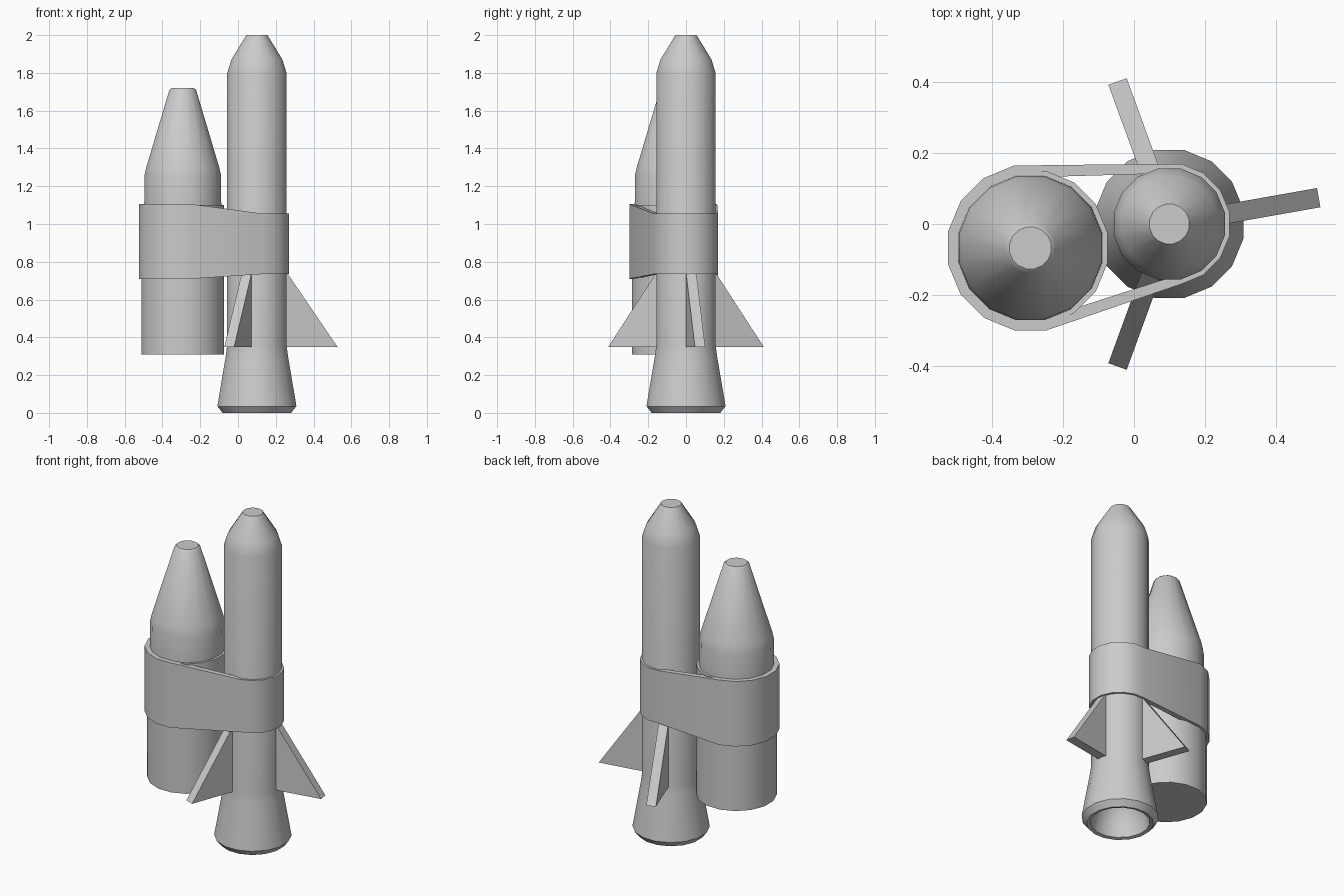
import bpy, bmesh, math
from mathutils import Vector

cube = bpy.data.objects.get("Cube")
if cube:
    bpy.data.objects.remove(cube, do_unlink=True)

SIDES = 16
ROCKET = Vector((0.10, 0.0))
TANK = Vector((-0.2925, -0.0675))

grey = bpy.data.materials.new("light grey")
grey.use_nodes = True
grey.diffuse_color = (0.6, 0.6, 0.6, 1)
grey.node_tree.nodes["Principled BSDF"].inputs["Base Color"].default_value = (0.6, 0.6, 0.6, 1)


def finish(name, bm, angle=40):
    bmesh.ops.recalc_face_normals(bm, faces=bm.faces)
    mesh = bpy.data.meshes.new(name)
    bm.to_mesh(mesh)
    bm.free()
    mesh.materials.append(grey)
    obj = bpy.data.objects.new(name, mesh)
    bpy.context.collection.objects.link(obj)
    bpy.ops.object.select_all(action='DESELECT')
    obj.select_set(True)
    bpy.context.view_layer.objects.active = obj
    bpy.ops.object.shade_smooth_by_angle(angle=math.radians(angle))
    return obj


def ring_points(centre, radius):
    return [centre + radius * Vector((math.cos(a), math.sin(a)))
            for a in ((i + 0.5) * math.tau / SIDES for i in range(SIDES))]


def lathe(name, centre, profile):
    """Turn (radius, height) points round a vertical axis and cap both ends."""
    bm = bmesh.new()
    rings = [[bm.verts.new((p.x, p.y, z)) for p in ring_points(centre, r)]
             for r, z in profile]
    for a, b in zip(rings, rings[1:]):
        for i in range(SIDES):
            j = (i + 1) % SIDES
            bm.faces.new((a[i], a[j], b[j], b[i]))
    bm.faces.new(rings[0])
    bm.faces.new(rings[-1])
    return finish(name, bm)


# Rocket with a flared, hollow nozzle
lathe("rocket_body", ROCKET, [
    (0.06, 0.22), (0.12, 0.17), (0.15, 0.08), (0.165, 0.005), (0.185, 0.0),
    (0.213, 0.035), (0.211, 0.05), (0.168, 0.3), (0.16, 0.36),
    (0.16, 1.8), (0.138, 1.87), (0.057, 2.0)])

# Side tank with a stepped collar and a tapered nose
lathe("side_tank", TANK, [
    (0.222, 0.31), (0.222, 1.1), (0.208, 1.1), (0.206, 1.26),
    (0.197, 1.3), (0.072, 1.71), (0.06, 1.72)])


# Strap: a hollow belt stretched round both bodies, lower at the rocket
def hull(points):
    pts = sorted(points, key=lambda p: (p[0].x, p[0].y))

    def half(seq):
        out = []
        for p in seq:
            while len(out) > 1 and (out[-1][0] - out[-2][0]).cross(p[0] - out[-1][0]) <= 1e-9:
                out.pop()
            out.append(p)
        return out[:-1]
    return half(pts) + half(pts[::-1])


def belt_loop(tank_radius, rocket_radius):
    heights = {"tank": (0.71, 1.105), "rocket": (0.735, 1.055)}
    return hull([(p, heights["tank"]) for p in ring_points(TANK, tank_radius)]
                + [(p, heights["rocket"]) for p in ring_points(ROCKET, rocket_radius)])


bm = bmesh.new()
loops = []
for loop in (belt_loop(0.237, 0.173), belt_loop(0.202, 0.145)):
    loops.append([[bm.verts.new((p.x, p.y, z[k])) for p, z in loop] for k in (0, 1)])
outer, inner = loops
n = len(outer[0])
for a, b in ((outer[0], outer[1]), (outer[1], inner[1]),
             (inner[1], inner[0]), (inner[0], outer[0])):
    for i in range(n):
        j = (i + 1) % n
        bm.faces.new((a[i], a[j], b[j], b[i]))
finish("strap", bm, 30)

# Three triangular fins
for name, degrees in (("left_fin", 10), ("back_fin", 110), ("front_fin", 250)):
    angle = math.radians(degrees)
    out = Vector((math.cos(angle), math.sin(angle)))
    side = Vector((-out.y, out.x)) * 0.0275
    bm = bmesh.new()
    faces = []
    for s in (-1, 1):
        verts = []
        for r, z in ((0.1, 0.35), (0.428, 0.35), (0.155, 0.745), (0.1, 0.745)):
            p = ROCKET + out * r + side * s
            verts.append(bm.verts.new((p.x, p.y, z)))
        faces.append(verts)
        bm.faces.new(verts)
    for i in range(4):
        j = (i + 1) % 4
        bm.faces.new((faces[0][i], faces[0][j], faces[1][j], faces[1][i]))
    finish(name, bm, 20)
